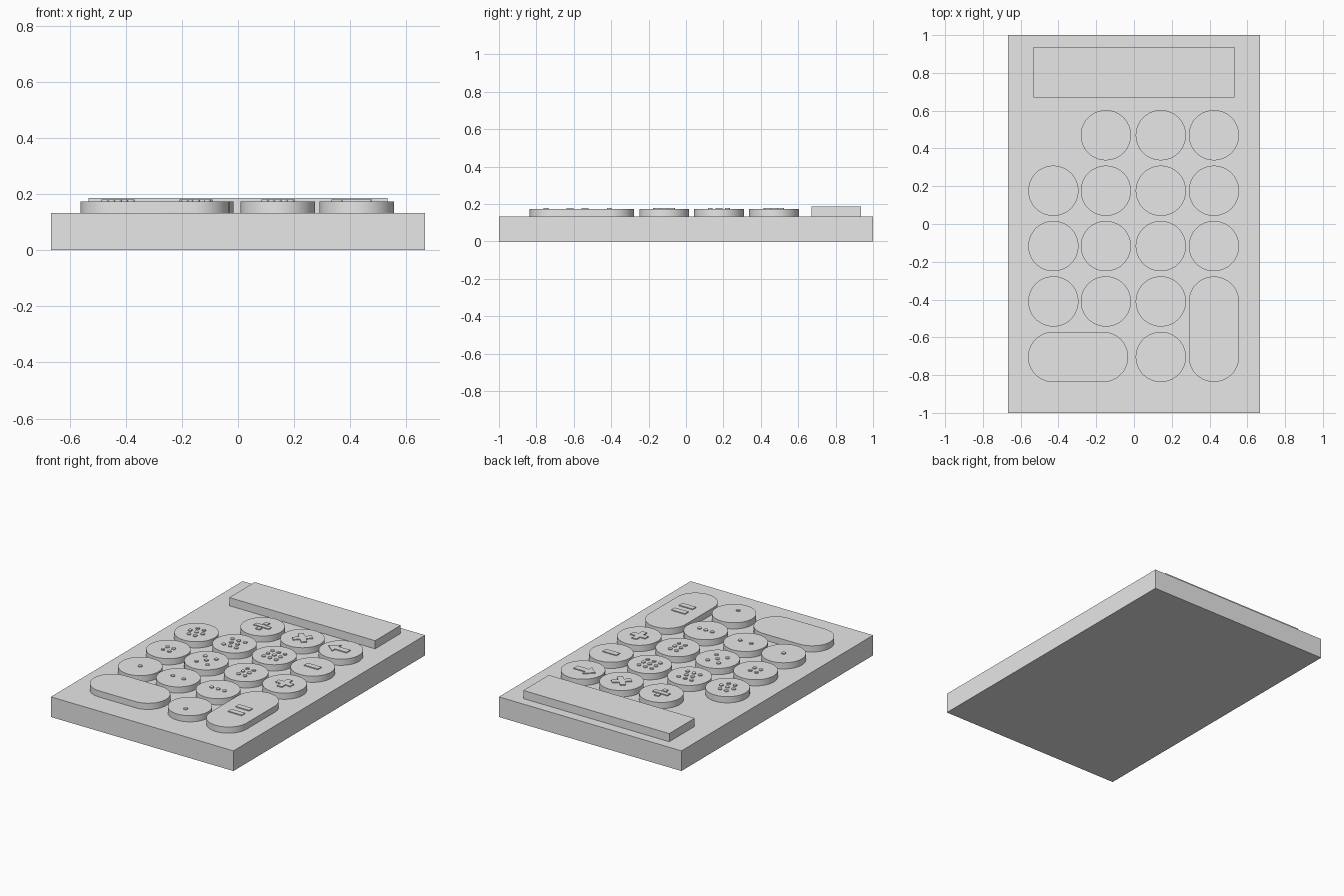
import bpy, bmesh, math

if "Cube" in bpy.data.objects:
    bpy.data.objects.remove(bpy.data.objects["Cube"])

grey = bpy.data.materials.new("plain_grey")
grey.diffuse_color = (0.8, 0.8, 0.8, 1)
grey.use_nodes = True
grey.node_tree.nodes["Principled BSDF"].inputs["Base Color"].default_value = grey.diffuse_color

BASE, TOP, MARK = 0.133, 0.174, 0.18
COLS = (-0.427, -0.149, 0.142, 0.423)
ROWS = (0.47, 0.176, -0.117, -0.41, -0.704)
R = 0.133


def prism(name, outlines, z0, z1):
    """Extrude one or more closed 2D outlines from z0 to z1 as one object."""
    bm = bmesh.new()
    for pts in outlines:
        low = [bm.verts.new((x, y, z0)) for x, y in pts]
        high = [bm.verts.new((x, y, z1)) for x, y in pts]
        bm.faces.new(high)
        bm.faces.new(low[::-1])
        for i in range(len(pts)):
            j = (i + 1) % len(pts)
            bm.faces.new((low[i], low[j], high[j], high[i]))
    bmesh.ops.recalc_face_normals(bm, faces=bm.faces)
    mesh = bpy.data.meshes.new(name)
    bm.to_mesh(mesh)
    bm.free()
    mesh.materials.append(grey)
    obj = bpy.data.objects.new(name, mesh)
    bpy.context.collection.objects.link(obj)
    bpy.ops.object.select_all(action='DESELECT')
    obj.select_set(True)
    bpy.context.view_layer.objects.active = obj
    bpy.ops.object.shade_smooth_by_angle(angle=math.radians(35))
    return obj


def rect(x, y, w, h):
    return [(x - w/2, y - h/2), (x + w/2, y - h/2), (x + w/2, y + h/2), (x - w/2, y + h/2)]


def pill(x, y, r, dx=0, dy=0, n=64):
    """Circle stretched by straight runs of half length dx or dy."""
    pts = []
    for i in range(n):
        a = 2 * math.pi * (i + 0.5) / n
        c, s = math.cos(a), math.sin(a)
        pts.append((x + r*c + math.copysign(dx, c), y + r*s + math.copysign(dy, s)))
    return pts


def cross(x, y, arm, half, turn=0):
    """Twelve-sided plus outline, rotated by turn."""
    quarter = [(arm, -half), (arm, half), (half, half)]
    pts = []
    for k in range(4):
        a = k * math.pi / 2 + turn
        c, s = math.cos(a), math.sin(a)
        pts += [(x + u*c - v*s, y + u*s + v*c) for u, v in quarter]
    return pts


# Body and raised display
prism("body", [rect(0, 0, 1.334, 2)], 0, BASE)
prism("display", [rect(0, 0.803, 1.066, 0.266)], BASE, 0.187)

# Round keys; the remaining grid places are empty or taken by long keys
for r, y in enumerate(ROWS):
    for c, x in enumerate(COLS):
        if (r, c) not in {(0, 0), (3, 3), (4, 0), (4, 1), (4, 3)}:
            prism(f"key_{r}_{c}", [pill(x, y, R)], BASE, TOP)

# Long keys
prism("wide_key", [pill(-0.296, ROWS[4], R, dx=0.132)], BASE, TOP)
prism("tall_key", [pill(COLS[3], -0.557, R, dy=0.146)], BASE, TOP)

# Counting dots: each string is one row of dots on the key
S = 0.046
patterns = {(3, 0): (1,), (3, 1): (2,), (3, 2): (3,),
            (2, 0): (2, 2), (2, 1): (2, 1, 2), (2, 2): (2, 2, 2),
            (1, 0): (2, 3, 2), (1, 1): (3, 2, 3), (1, 2): (3, 3, 3)}
for (r, c), counts in patterns.items():
    dots = []
    for i, n in enumerate(counts):
        y = ROWS[r] + ((len(counts) - 1) / 2 - i) * S
        step = 0.08 if counts in ((2,), (2, 1, 2)) else S
        for k in range(n):
            dots.append(pill(COLS[c] + (k - (n - 1) / 2) * step, y, 0.013, n=20))
    prism(f"dots_{r}_{c}", dots, TOP - 0.005, MARK)
prism("decimal_dot", [pill(COLS[2], ROWS[4] - 0.045, 0.013, n=20)], TOP - 0.005, MARK)

# Operator marks
x4 = COLS[3]
prism("divide_mark", [rect(COLS[1], ROWS[0], 0.11, 0.03),
                      rect(COLS[1], ROWS[0] + 0.038, 0.03, 0.03),
                      rect(COLS[1], ROWS[0] - 0.038, 0.03, 0.03)], TOP - 0.005, MARK)
prism("multiply_mark", [cross(COLS[2], ROWS[0], 0.06, 0.018, math.pi / 4)], TOP - 0.005, MARK)
prism("minus_mark", [rect(x4, ROWS[1], 0.1, 0.036)], TOP - 0.005, MARK)
prism("plus_mark", [cross(x4, ROWS[2], 0.055, 0.018)], TOP - 0.005, MARK)
prism("equals_mark", [rect(x4, -0.62, 0.1, 0.036), rect(x4, -0.54, 0.1, 0.036)], TOP - 0.005, MARK)

# Left-pointing arrow
ax, ay = 0.333, ROWS[0]
arrow = [(0, 0), (0.06, -0.05), (0.06, -0.02), (0.145, -0.02),
         (0.145, 0.02), (0.06, 0.02), (0.06, 0.05)]
prism("arrow_mark", [[(ax + u, ay + v) for u, v in arrow]], TOP - 0.005, MARK)
